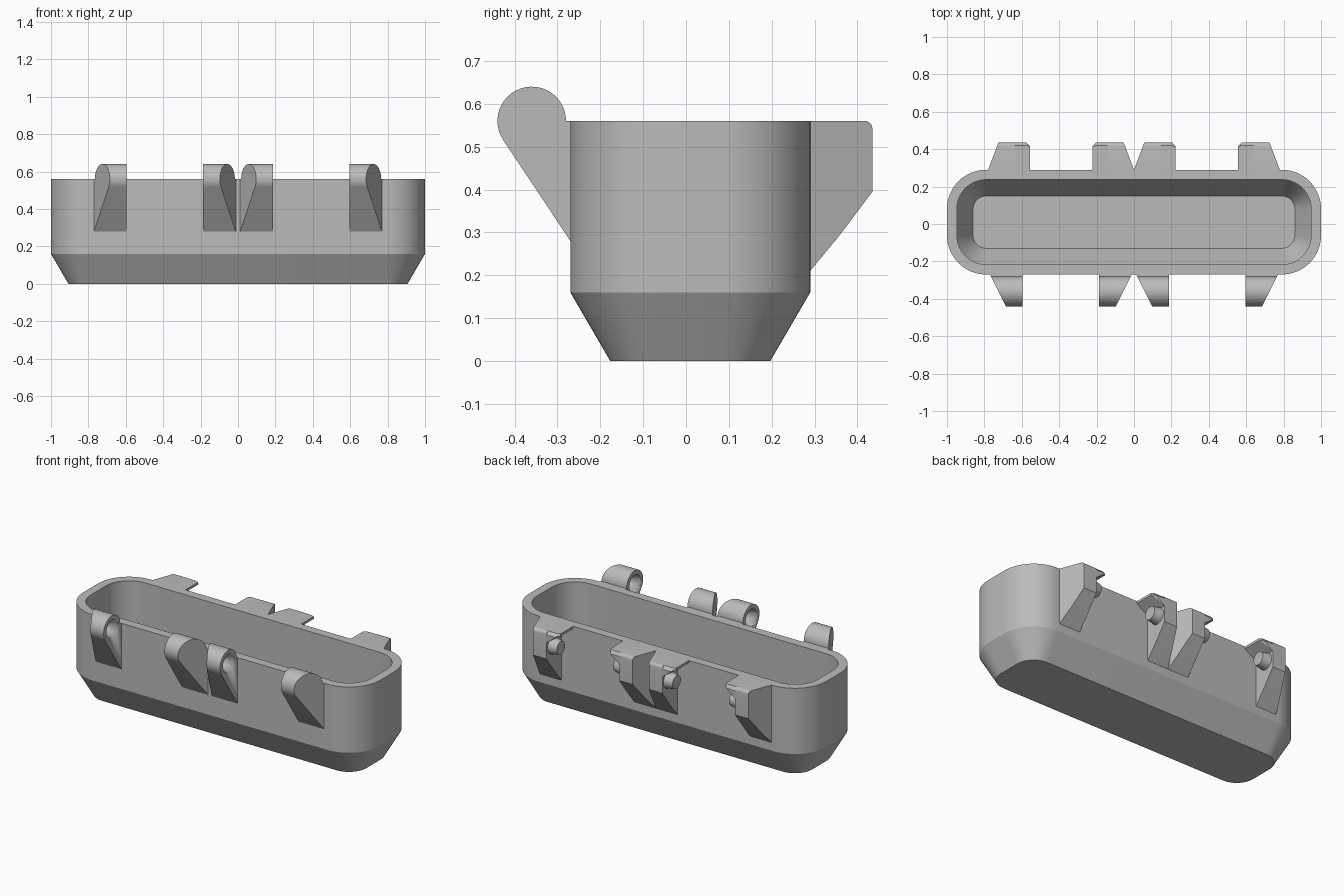
import bpy, bmesh, math
from mathutils import Matrix

old = bpy.data.objects.get("Cube")
if old:
    bpy.data.objects.remove(old)

grey = bpy.data.materials.new("plain grey")
grey.use_nodes = True
grey.diffuse_color = (0.5, 0.5, 0.5, 1)
grey.node_tree.nodes["Principled BSDF"].inputs["Base Color"].default_value = (0.5, 0.5, 0.5, 1)

TOP = 0.56
MID_Y = 0.01


def finish(name, bm):
    """Turn a bmesh into a shaded, coloured object."""
    bmesh.ops.recalc_face_normals(bm, faces=bm.faces)
    mesh = bpy.data.meshes.new(name)
    bm.to_mesh(mesh)
    bm.free()
    mesh.materials.append(grey)
    obj = bpy.data.objects.new(name, mesh)
    bpy.context.collection.objects.link(obj)
    bpy.ops.object.select_all(action='DESELECT')
    obj.select_set(True)
    bpy.context.view_layer.objects.active = obj
    bpy.ops.object.shade_smooth_by_angle(angle=math.radians(25))
    return obj


def rounded_ring(bm, inset, z, steps=16):
    """Rounded rectangle loop, shrunk by inset."""
    r = 0.21 - inset
    cx, cy = 0.79, 0.07
    verts = []
    for quarter, (sx, sy) in enumerate([(1, 1), (-1, 1), (-1, -1), (1, -1)]):
        for i in range(steps + 1):
            a = math.pi / 2 * (quarter + i / steps)
            verts.append(bm.verts.new((sx * cx + r * math.cos(a),
                                       MID_Y + sy * cy + r * math.sin(a), z)))
    return verts


def prism(name, profile, x_a, x_b):
    """Extrude a (y, z) profile across x; each side's x may vary with y."""
    bm = bmesh.new()
    a = [bm.verts.new((x_a(y), y, z)) for y, z in profile]
    b = [bm.verts.new((x_b(y), y, z)) for y, z in profile]
    bm.faces.new(a)
    bm.faces.new(b[::-1])
    n = len(profile)
    for i in range(n):
        j = (i + 1) % n
        bm.faces.new((a[i], a[j], b[j], b[i]))
    return finish(name, bm)


def cone_x(name, x, y, z, r1, r2, length, side):
    """Cone whose base is centred at x and which points along side * x."""
    bm = bmesh.new()
    m = (Matrix.Translation((x + side * length / 2, y, z))
         @ Matrix.Rotation(side * math.pi / 2, 4, 'Y'))
    bmesh.ops.create_cone(bm, cap_ends=True, segments=32, radius1=r1,
                          radius2=r2, depth=length, matrix=m)
    return finish(name, bm)


# Tray: outer skin, rim and inner skin as one loft
bm = bmesh.new()
sections = [(0.093, 0), (0, 0.16), (0, TOP), (0.053, TOP), (0.053, 0.19), (0.14, 0.04)]
rings = [rounded_ring(bm, inset, z) for inset, z in sections]
for low, high in zip(rings, rings[1:]):
    for i in range(len(low)):
        j = (i + 1) % len(low)
        bm.faces.new((low[i], low[j], high[j], high[i]))
bm.faces.new(rings[0][::-1])
bm.faces.new(rings[-1])
finish("tray", bm)

# Hinge knuckle profile: round head with a tangent brace down to the wall
HY, HR = -0.36, 0.08
arc = [math.radians(213.6) * i / 28 for i in range(29)]
knuckle = [(HY + HR * math.cos(a), TOP + HR * math.sin(a)) for a in arc]
knuckle += [(-0.27, 0.28), (-0.25, 0.28), (-0.25, TOP)]

# Front knuckles: flat dimpled face and a slanted face
for label, side in (("left", 1), ("right", -1)):
    for place, flat, base, toward in (("outer", 0.597, 0.77, 1), ("inner", 0.187, 0.012, -1)):
        obj = prism(f"{label}_{place}_knuckle", knuckle,
                    lambda y: side * flat,
                    lambda y: side * (base + toward * 0.5 * (y + 0.27)))
        direction = side * toward
        cutter = cone_x("dimple_cutter", side * flat - direction * 0.01, HY, TOP,
                        0.058, 0.028, 0.07, direction)
        cutter.hide_render = True
        cut = obj.modifiers.new("dimple", 'BOOLEAN')
        cut.operation = 'DIFFERENCE'
        cut.solver = 'EXACT'
        cut.object = cutter
        bpy.ops.object.select_all(action='DESELECT')
        bpy.context.view_layer.objects.active = obj
        obj.select_set(True)
        bpy.ops.object.modifier_apply(modifier=cut.name)
        bpy.data.objects.remove(cutter)

# Rear clip profile: block with rounded top edge and sloping underside
edge = [(0.417 + 0.018 * math.sin(a), TOP - 0.018 + 0.018 * math.cos(a))
        for a in (math.pi / 2 * i / 6 for i in range(7))]
clip = [(0.28, TOP)] + edge + [(0.435, 0.395), (0.36, 0.295), (0.29, 0.21), (0.28, 0.21)]

# Rear clips: slanted block, pin, and a tapered roof over the pin
for label, side in (("left", 1), ("right", -1)):
    for place, face, base, tip, toward in (("outer", 0.635, 0.78, 0.557, -1),
                                           ("inner", 0.145, 0.0, 0.222, 1)):
        prism(f"{label}_{place}_clip", clip,
              lambda y: side * face,
              lambda y: side * (base + toward * 0.38 * (y - 0.29)))
        direction = side * toward
        cone_x(f"{label}_{place}_pin", side * face - direction * 0.01, 0.375, 0.455,
               0.052, 0.04, 0.065, direction)
        bm = bmesh.new()
        inner = face - toward * 0.01
        corner = tip - toward * 0.018
        for x, z, y1 in ((inner, TOP, 0.42), (inner, TOP - 0.018, 0.435),
                         (inner, 0.49, 0.435), (face + toward * 0.015, 0.505, 0.435),
                         (corner, TOP - 0.018, 0.435), (corner, TOP, 0.42),
                         (tip, TOP - 0.015, 0.415), (tip, TOP, 0.41)):
            for y in (0.28, y1):
                bm.verts.new((side * x, y, z))
        bmesh.ops.convex_hull(bm, input=bm.verts)
        finish(f"{label}_{place}_clip_roof", bm)
